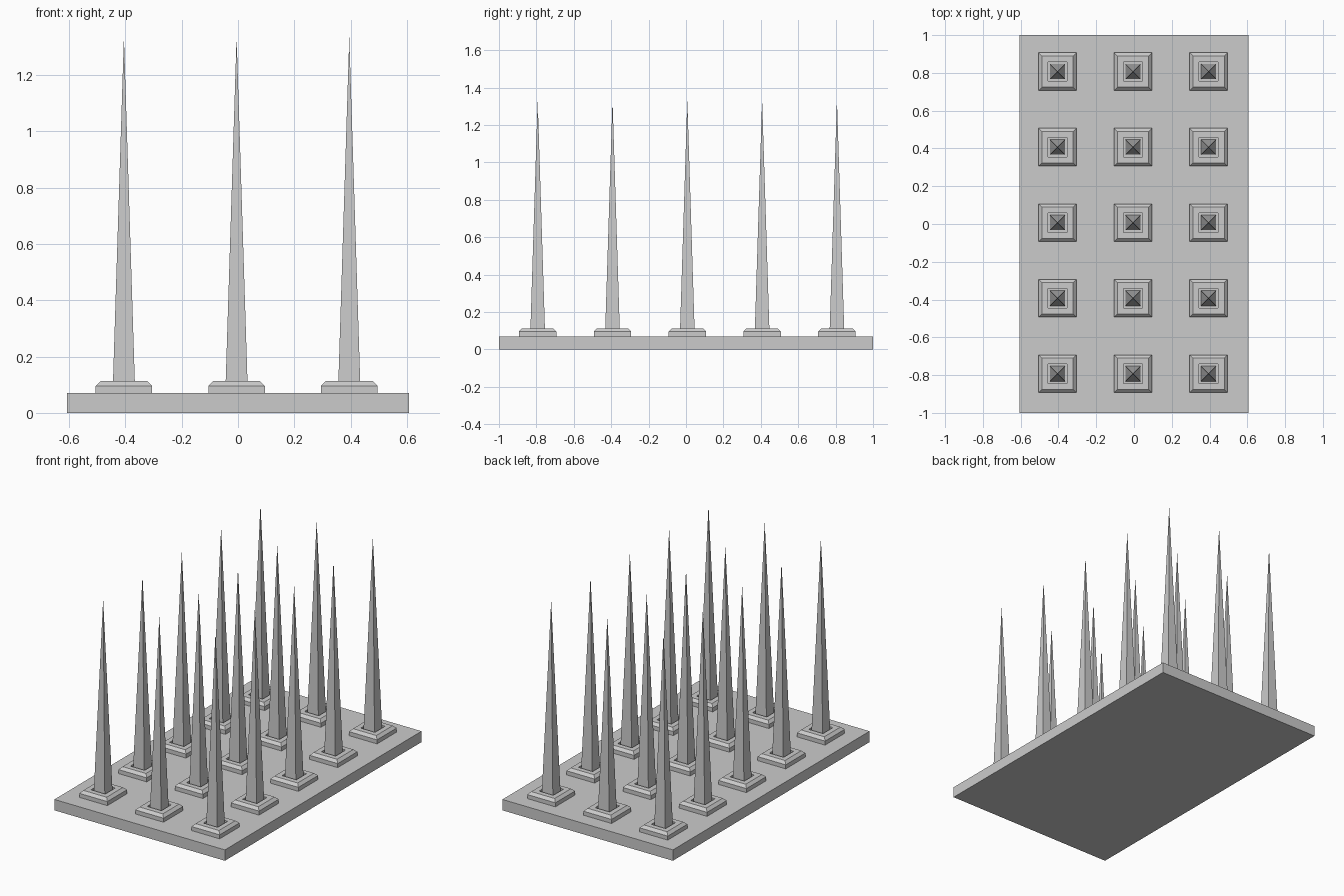
import bpy, bmesh

if "Cube" in bpy.data.objects:
    bpy.data.objects.remove(bpy.data.objects["Cube"])

PLATE_TOP = 0.07
OX, OY = -0.005, 0.007      # small offset of the spike grid on the plate


def loft(name, rings, tip=None, loc=(0, 0, 0)):
    """Square rings (half width, z) joined bottom to top, with an optional point."""
    bm = bmesh.new()
    loops = [[bm.verts.new((sx * h[0], sy * h[1], z))
              for sx, sy in ((-1, -1), (1, -1), (1, 1), (-1, 1))] for h, z in rings]
    bm.faces.new(loops[0][::-1])
    for a, b in zip(loops, loops[1:]):
        for i in range(4):
            j = (i + 1) % 4
            bm.faces.new((a[i], a[j], b[j], b[i]))
    if tip is None:
        bm.faces.new(loops[-1])
    else:
        v = bm.verts.new((0, 0, tip))
        for i in range(4):
            bm.faces.new((loops[-1][i], loops[-1][(i + 1) % 4], v))
    mesh = bpy.data.meshes.new(name)
    bm.to_mesh(mesh)
    bm.free()
    obj = bpy.data.objects.new(name, mesh)
    obj.location = loc
    bpy.context.collection.objects.link(obj)
    return obj


def sq(h, z):
    return ((h, h), z)


# base plate
loft("base_plate", [((0.607, 1.0), 0), ((0.607, 1.0), PLATE_TOP)])

# grid of spikes: chamfered collar with a shallow socket, and a tapering spike in it
for col in range(3):
    for row in range(5):
        loc = ((col - 1) * 0.4 + OX, (row - 2) * 0.4 + OY, 0)
        loft("collar", [sq(0.1, PLATE_TOP), sq(0.1, 0.096), sq(0.083, 0.113),
                        sq(0.051, 0.113), sq(0.051, PLATE_TOP + 0.002)], loc=loc)
        loft("spike", [sq(0.04, PLATE_TOP)], tip=1.335, loc=loc)
